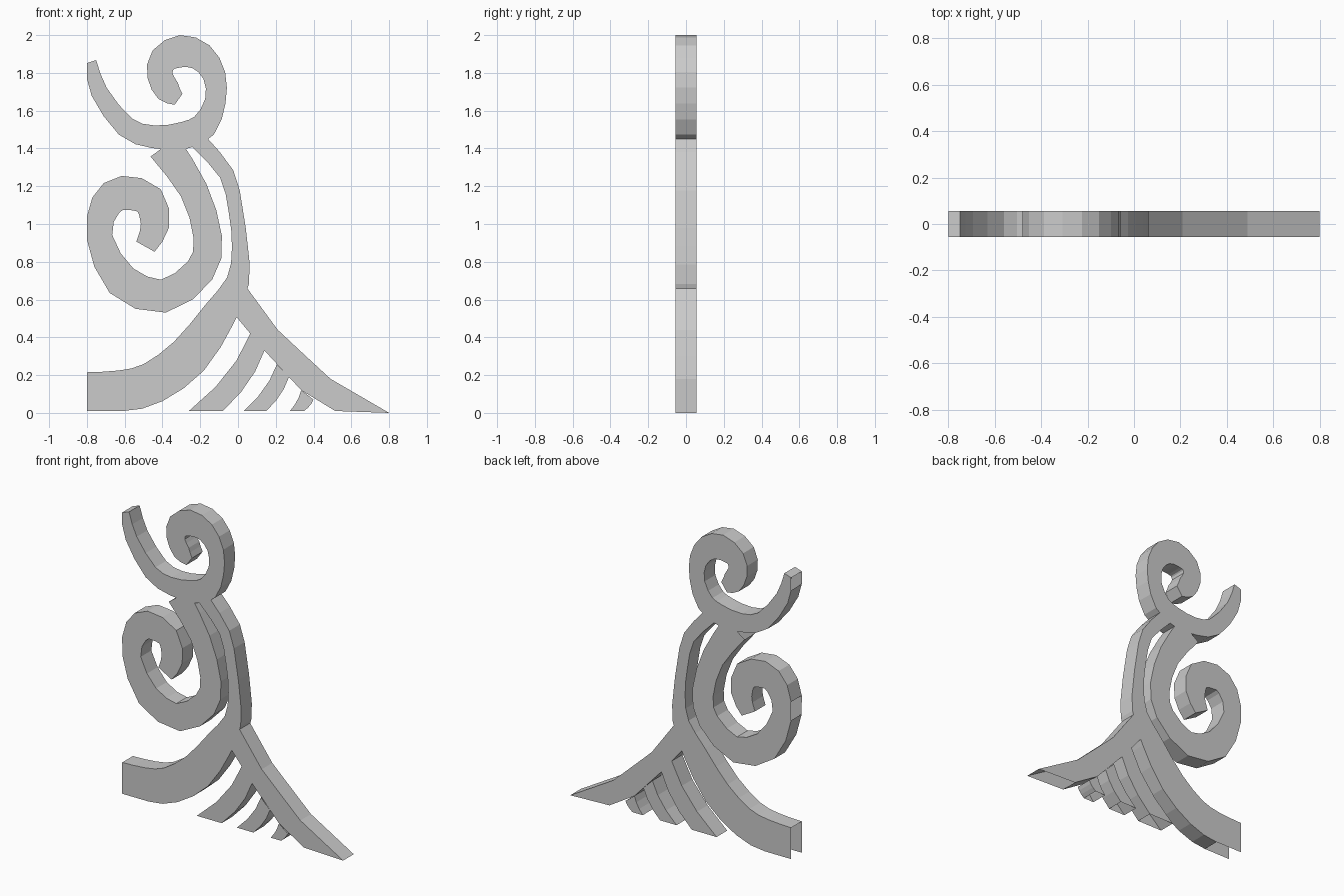
import bpy
from mathutils import Vector

if "Cube" in bpy.data.objects:
    bpy.data.objects.remove(bpy.data.objects["Cube"])

HALF = 0.055      # half the plate thickness
LEFT = -0.80      # the plate is cut off here, without a wall
FLOOR = 0.01      # and here


def plate(name, pts, start_wall=False):
    """Extrude an (x, z) outline; the closing edge is a joint and stays open."""
    area = sum(a[0] * b[1] - b[0] * a[1] for a, b in zip(pts, pts[1:] + pts[:1]))
    pts = pts if area > 0 else pts[::-1]
    n = len(pts)
    verts = [(x, y, z) for y in (-HALF, HALF) for x, z in pts]
    faces = [list(range(n)), list(range(2 * n - 1, n - 1, -1))]
    for i in range(n if start_wall else n - 1):
        j = (i + 1) % n
        a, b = pts[i], pts[j]
        cut = max(a[0], b[0]) < LEFT + .001 or max(a[1], b[1]) < FLOOR + .001
        if not cut:
            faces.append([j, i, n + i, n + j])
    mesh = bpy.data.meshes.new(name)
    mesh.from_pydata(verts, [], faces)
    mesh.update()
    obj = bpy.data.objects.new(name, mesh)
    bpy.context.collection.objects.link(obj)


def smooth_path(keys, steps=2):
    """Catmull-Rom curve through (x, z, half width) keys."""
    k = [Vector(p) for p in keys]
    k = [2 * k[0] - k[1]] + k + [2 * k[-1] - k[-2]]
    out = []
    for a, b, c, d in zip(k, k[1:], k[2:], k[3:]):
        for s in range(steps):
            t = s / steps
            out.append(.5 * (2 * b + (c - a) * t + (2 * a - 5 * b + 4 * c - d) * t ** 2
                             + (3 * b - a - 3 * c + d) * t ** 3))
    return out + [k[-2]]


def ribbon(name, keys, start_wall=False):
    """Flat band of varying width along a smooth path."""
    path = smooth_path(keys)
    rails = [], []
    for i, p in enumerate(path):
        d = (path[min(i + 1, len(path) - 1)] - path[max(i - 1, 0)]).to_2d().normalized()
        for rail, side in zip(rails, (1, -1)):
            q = p.to_2d() + Vector((-d.y, d.x)) * p.z * side
            q = (max(q.x, LEFT), max(q.y, FLOOR))
            if q not in rail:
                rail.append(q)
    plate(name, rails[0] + rails[1][::-1], start_wall)


def fin(name, root_a, root_b, foot_a, foot_b):
    """Curved fin from the arm down to the floor, each side a quadratic curve."""
    def side(root, foot):
        r, f = Vector(root), Vector((foot, FLOOR))
        c = Vector((f.x + (r.x - f.x) * .74, f.y + (r.y - f.y) * .46))
        return [tuple(r * (1 - t) ** 2 + c * 2 * t * (1 - t) + f * t * t)
                for t in (0, .33, .67, 1)]
    plate(name, side(root_a, foot_a) + side(root_b, foot_b)[::-1])


# Crescent running into the upper spiral
ribbon("upper_scroll", [
    (-.785, 1.86, .035), (-.735, 1.70, .045), (-.595, 1.515, .055), (-.45, 1.462, .06),
    (-.29, 1.468, .072), (-.18, 1.52, .07), (-.12, 1.65, .055), (-.125, 1.785, .06),
    (-.195, 1.885, .075), (-.30, 1.915, .085), (-.395, 1.87, .075), (-.413, 1.785, .067),
    (-.37, 1.705, .067), (-.315, 1.66, .035)], start_wall=True)

# Large spiral hanging from the neck
ribbon("lower_scroll", [
    (-.39, 1.41, .09), (-.235, 1.18, .075), (-.16, .93, .075), (-.20, .755, .08),
    (-.395, .618, .088), (-.617, .70, .09), (-.733, .93, .068), (-.70, 1.10, .082),
    (-.607, 1.165, .09), (-.47, 1.125, .085), (-.44, .99, .075), (-.49, .88, .055)])

# Slim stem sweeping down into the broad left foot
ribbon("stem_and_foot", [
    (-.21, 1.44, .045), (-.06, 1.265, .04), (-.012, 1.07, .038), (.01, .88, .042),
    (0, .70, .06), (-.10, .52, .09), (-.26, .30, .11), (-.45, .16, .11),
    (-.62, .115, .11), (-.81, .11, .105)])

# Right arm tapering to a point, with its three fins
plate("right_arm", [
    (-.03, .60), (.045, .665), (.21, .44), (.36, .30), (.49, .18), (.80, 0),
    (.515, .01), (.335, .12), (.14, .33), (-.01, .51)])
fin("long_fin", (.065, .42), (.14, .33), -.26, -.08)
fin("middle_fin", (.205, .255), (.27, .19), .03, .15)
fin("short_fin", (.335, .12), (.40, .07), .275, .35)
